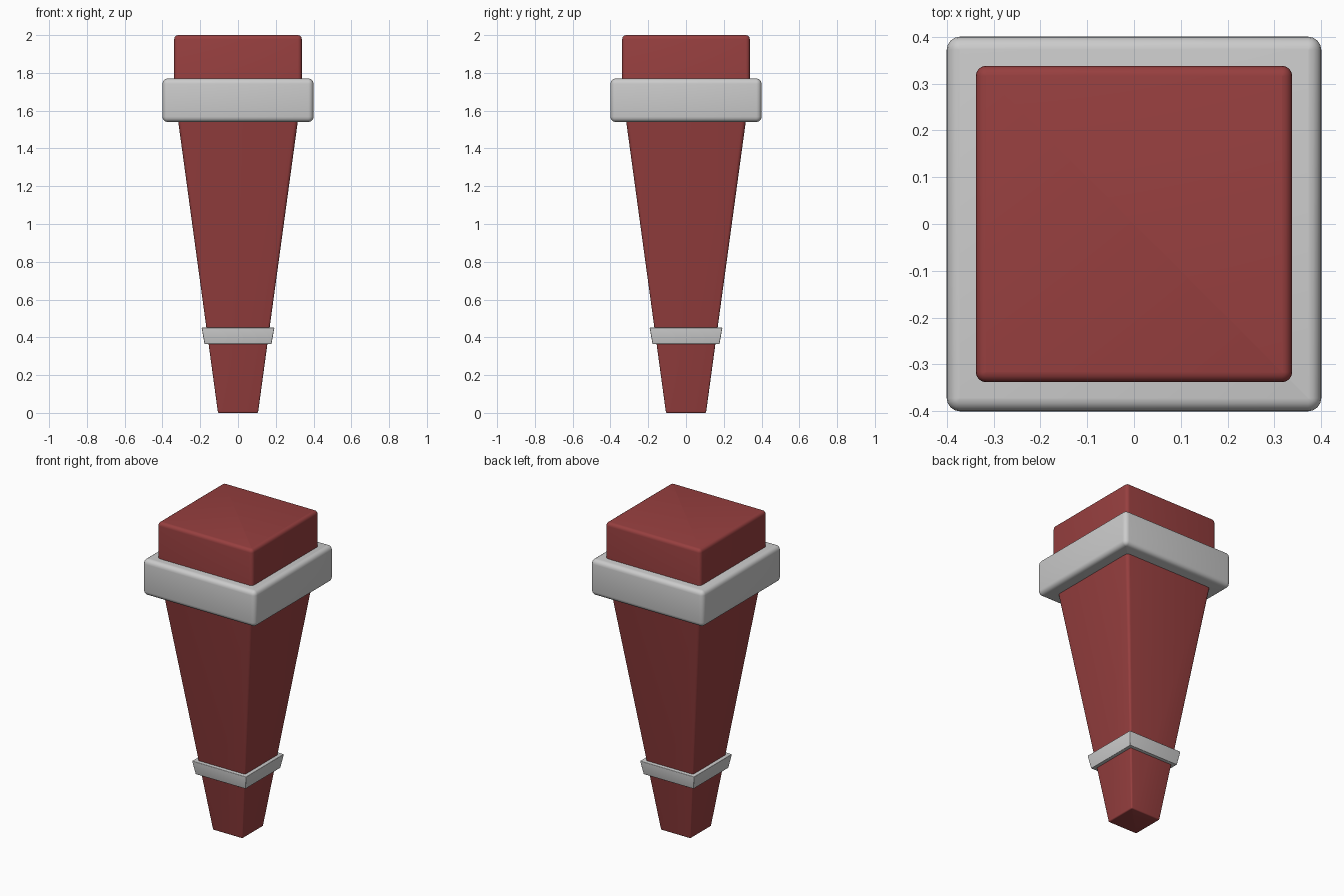
import bpy, bmesh, math

if "Cube" in bpy.data.objects:
    bpy.data.objects.remove(bpy.data.objects["Cube"])

SEG = 4  # steps per rounded corner


def rounded_square(half, radius):
    pts = []
    c = half - radius
    for k, (sx, sy) in enumerate([(1, 1), (-1, 1), (-1, -1), (1, -1)]):
        for i in range(SEG + 1):
            a = math.pi / 2 * (k + i / SEG)
            pts.append((sx * c + radius * math.cos(a), sy * c + radius * math.sin(a)))
    return pts


def end_rounding(half, z, radius, side):
    """Rings rolling over an end cap; side is +1 for the top, -1 for the bottom."""
    rings = []
    for i in range(SEG + 1):
        a = math.pi / 2 * i / SEG
        inset = radius * (1 - math.cos(a)) * 0.98
        rings.append((half - inset, z - side * radius * (1 - math.sin(a)), radius - inset))
    return rings if side > 0 else rings[::-1]


def loft(name, rings, material=None):
    bm = bmesh.new()
    loops = [[bm.verts.new((x, y, z)) for x, y in rounded_square(h, r)]
             for h, z, r in rings]
    n = len(loops[0])
    for lo, hi in zip(loops, loops[1:]):
        for i in range(n):
            j = (i + 1) % n
            bm.faces.new((lo[i], lo[j], hi[j], hi[i]))
    bm.faces.new(loops[0][::-1])
    bm.faces.new(loops[-1])
    mesh = bpy.data.meshes.new(name)
    bm.to_mesh(mesh)
    bm.free()
    obj = bpy.data.objects.new(name, mesh)
    bpy.context.collection.objects.link(obj)
    if material:
        mesh.materials.append(material)
    bpy.ops.object.select_all(action='DESELECT')
    obj.select_set(True)
    bpy.context.view_layer.objects.active = obj
    bpy.ops.object.shade_smooth_by_angle(angle=math.radians(35))
    return obj


red = bpy.data.materials.new("red_paint")
red.diffuse_color = (0.31, 0.05, 0.05, 1)
red.use_nodes = True
red.node_tree.nodes["Principled BSDF"].inputs["Base Color"].default_value = red.diffuse_color

# Tapered leg
loft("tapered_leg",
     end_rounding(0.107, 0, 0.008, -1) + [(0.338, 1.7, 0.022)], red)

# Square block on top
loft("top_block",
     [(0.338, 1.7, 0.022)] + end_rounding(0.338, 2.0, 0.022, 1), red)

# Wide upper collar
loft("upper_collar",
     end_rounding(0.4, 1.54, 0.028, -1) + end_rounding(0.4, 1.77, 0.028, 1))

# Narrow flared lower collar
loft("lower_collar",
     end_rounding(0.178, 0.365, 0.004, -1) + end_rounding(0.192, 0.452, 0.004, 1))
